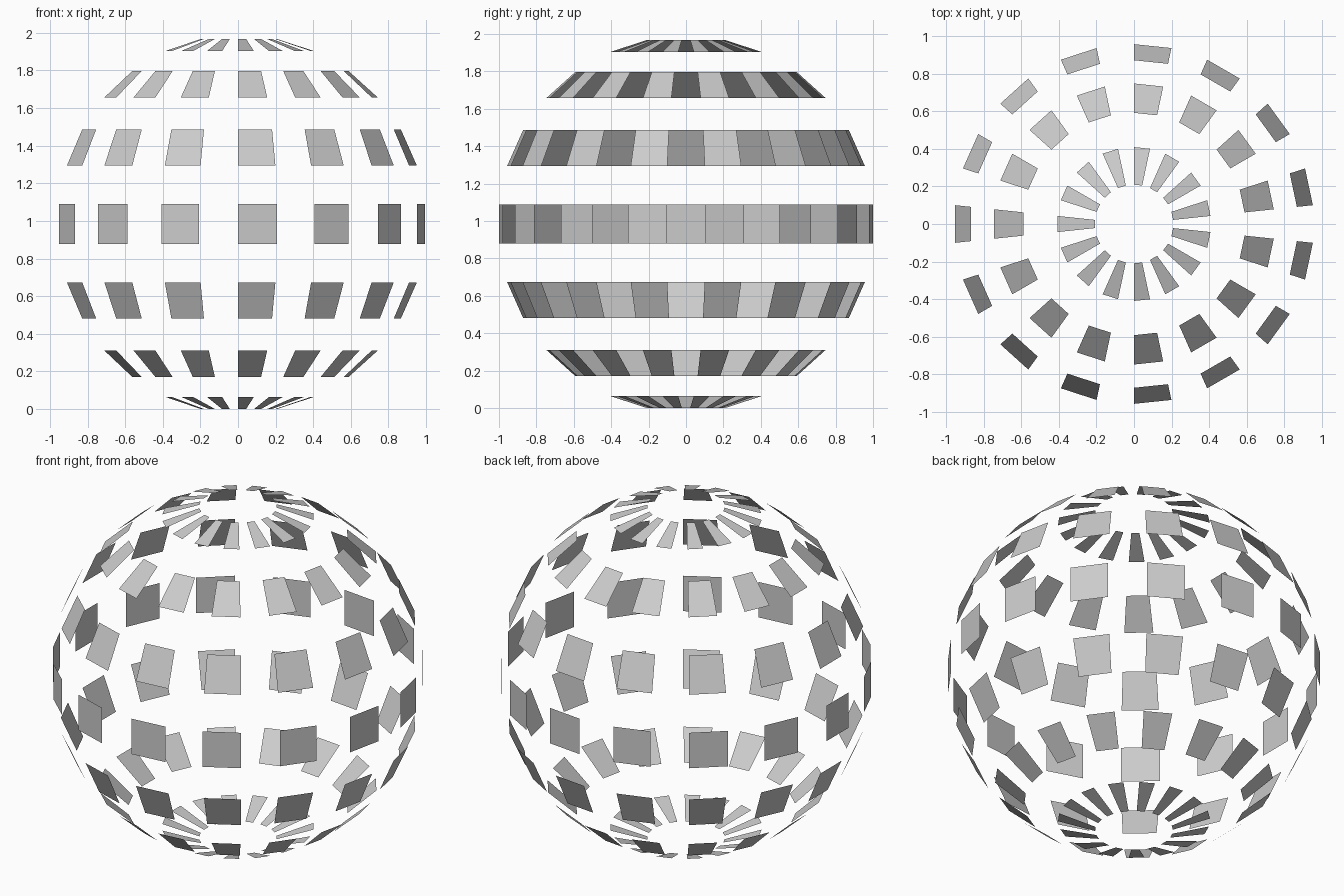
import bpy, bmesh
from math import radians, sin, cos

if "Cube" in bpy.data.objects:
    bpy.data.objects.remove(bpy.data.objects["Cube"])

STEP = 12                                  # degrees per grid cell, both ways
RADIUS = 1 / sin(radians(84))              # widest rings reach radius 1
CENTRE_Z = RADIUS * cos(radians(12))       # lowest ring rests on z = 0


def point(polar, around):
    p, a = radians(polar), radians(around)
    return (RADIUS * sin(p) * sin(a),
            -RADIUS * sin(p) * cos(a),
            CENTRE_Z + RADIUS * cos(p))


# Open sphere of separate flat panels: every second cell of a 30 x 15 grid
bm = bmesh.new()
for polar in range(STEP, 180 - STEP, 2 * STEP):
    for around in range(0, 360, 2 * STEP):
        corners = [(polar, around), (polar + STEP, around),
                   (polar + STEP, around + STEP), (polar, around + STEP)]
        bm.faces.new([bm.verts.new(point(*c)) for c in corners])

mesh = bpy.data.meshes.new("sphere_panels")
bm.to_mesh(mesh)
bm.free()
panels = bpy.data.objects.new("sphere_panels", mesh)
bpy.context.collection.objects.link(panels)
